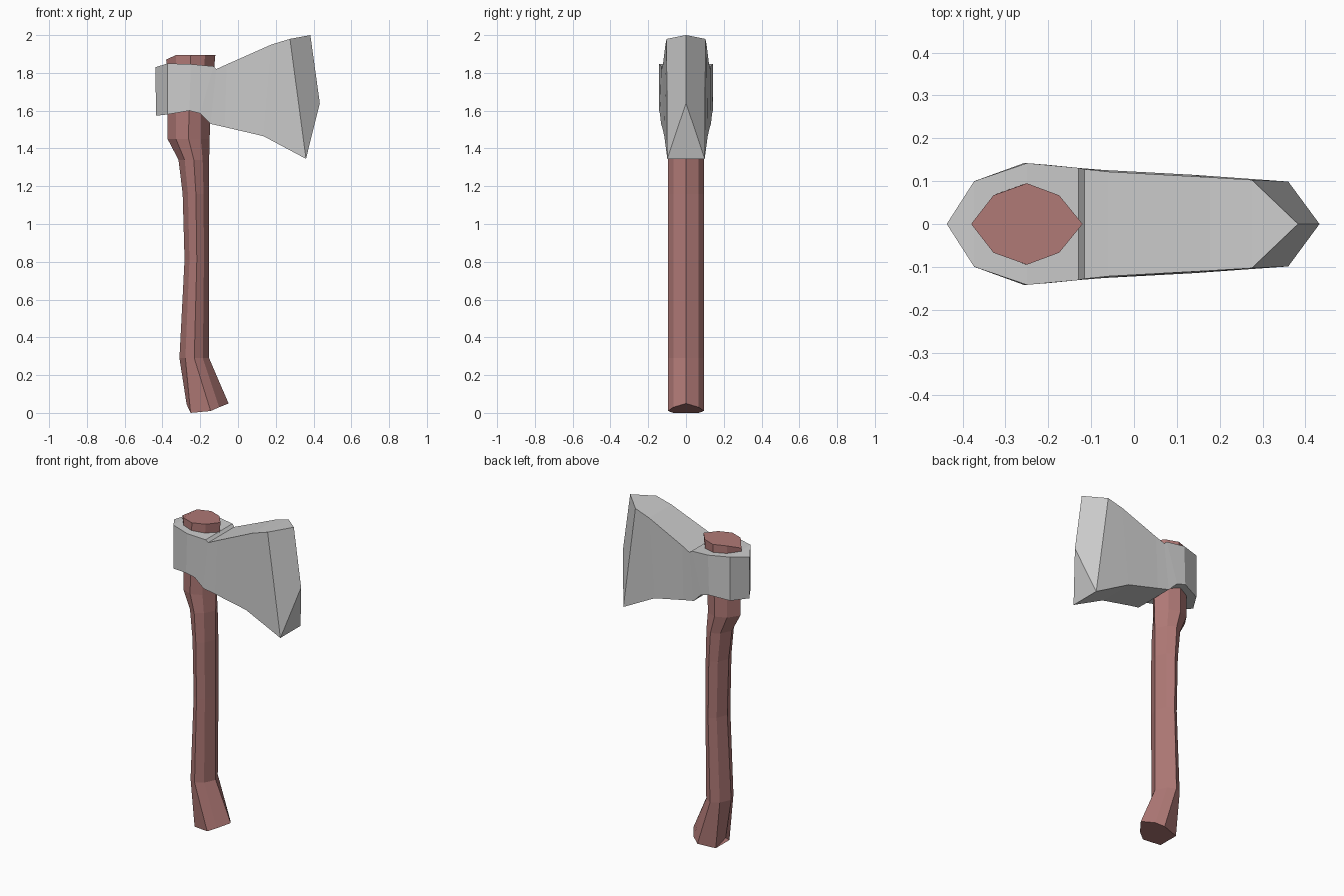
import bpy, bmesh

if "Cube" in bpy.data.objects:
    bpy.data.objects.remove(bpy.data.objects["Cube"])


def finish(bm, name, material=None):
    bmesh.ops.recalc_face_normals(bm, faces=bm.faces)
    mesh = bpy.data.meshes.new(name)
    bm.to_mesh(mesh)
    bm.free()
    obj = bpy.data.objects.new(name, mesh)
    bpy.context.collection.objects.link(obj)
    if material:
        mesh.materials.append(material)
    return obj


wood = bpy.data.materials.new("wood")
wood.diffuse_color = (0.43, 0.19, 0.18, 1)
wood.use_nodes = True
wood.node_tree.nodes["Principled BSDF"].inputs["Base Color"].default_value = wood.diffuse_color

# Handle: eight-sided rings, each made from five half-section points
YS = (0, 0.067, 0.095, 0.067, 0)


def section(back, front, z):
    return [(back + (front - back) * f, z) for f in (0, 0.2, 0.5, 0.79, 1)]


top = section(-0.38, -0.12, 1.895)
top[0] = (-0.38, 1.87)
sections = [
    [(-0.272, 0.045), (-0.251, 0.0), (-0.145, 0.01), (-0.1, 0.03), (-0.05, 0.05)],
    section(-0.31, -0.153, 0.29),
    section(-0.283, -0.153, 0.81),
    section(-0.293, -0.153, 1.16),
    section(-0.315, -0.153, 1.34),
    section(-0.373, -0.15, 1.45),
    section(-0.373, -0.147, 1.6),
    top,
]
bm = bmesh.new()
rings = []
for pts in sections:
    half = [(x, -y, z) for (x, z), y in zip(pts, YS)]
    other = [(x, -y, z) for x, y, z in half[3:0:-1]]
    rings.append([bm.verts.new(p) for p in half + other])
for a, b in zip(rings, rings[1:]):
    for i in range(8):
        j = (i + 1) % 8
        bm.faces.new((a[i], a[j], b[j], b[i]))
bm.faces.new(rings[0])
bm.faces.new(rings[-1])
finish(bm, "handle", wood)

# Axe head: stations of top x, z, half width then bottom x, z, half width
stations = [
    (-0.373, 1.85, 0.10, -0.373, 1.58, 0.10),
    (-0.25, 1.846, 0.142, -0.257, 1.60, 0.142),
    (-0.13, 1.835, 0.131, -0.20, 1.585, 0.138),
    (-0.115, 1.82, 0.128, -0.145, 1.53, 0.132),
    (-0.06, 1.845, 0.122, -0.07, 1.513, 0.126),
    (0.177, 1.95, 0.109, 0.135, 1.465, 0.115),
    (0.275, 1.98, 0.103, 0.36, 1.345, 0.099),
]
bm = bmesh.new()
loops = []
for xt, zt, yt, xb, zb, yb in stations:
    loops.append([bm.verts.new(p) for p in
                  ((xt, -yt, zt), (xt, yt, zt), (xb, yb, zb), (xb, -yb, zb))])
for a, b in zip(loops, loops[1:]):
    for i in range(4):
        j = (i + 1) % 4
        bm.faces.new((a[i], a[j], b[j], b[i]))
# Pointed poll at the back and cutting edge at the front
for loop, up, low in ((loops[0], (-0.437, 0, 1.83), (-0.434, 0, 1.573)),
                      (loops[-1], (0.383, 0, 2.0), (0.433, 0, 1.64))):
    u, d = bm.verts.new(up), bm.verts.new(low)
    tl, tr, br, bl = loop
    bm.faces.new((tl, tr, u))
    bm.faces.new((bl, br, d))
    bm.faces.new((tl, u, d, bl))
    bm.faces.new((tr, u, d, br))
finish(bm, "axe_head")
